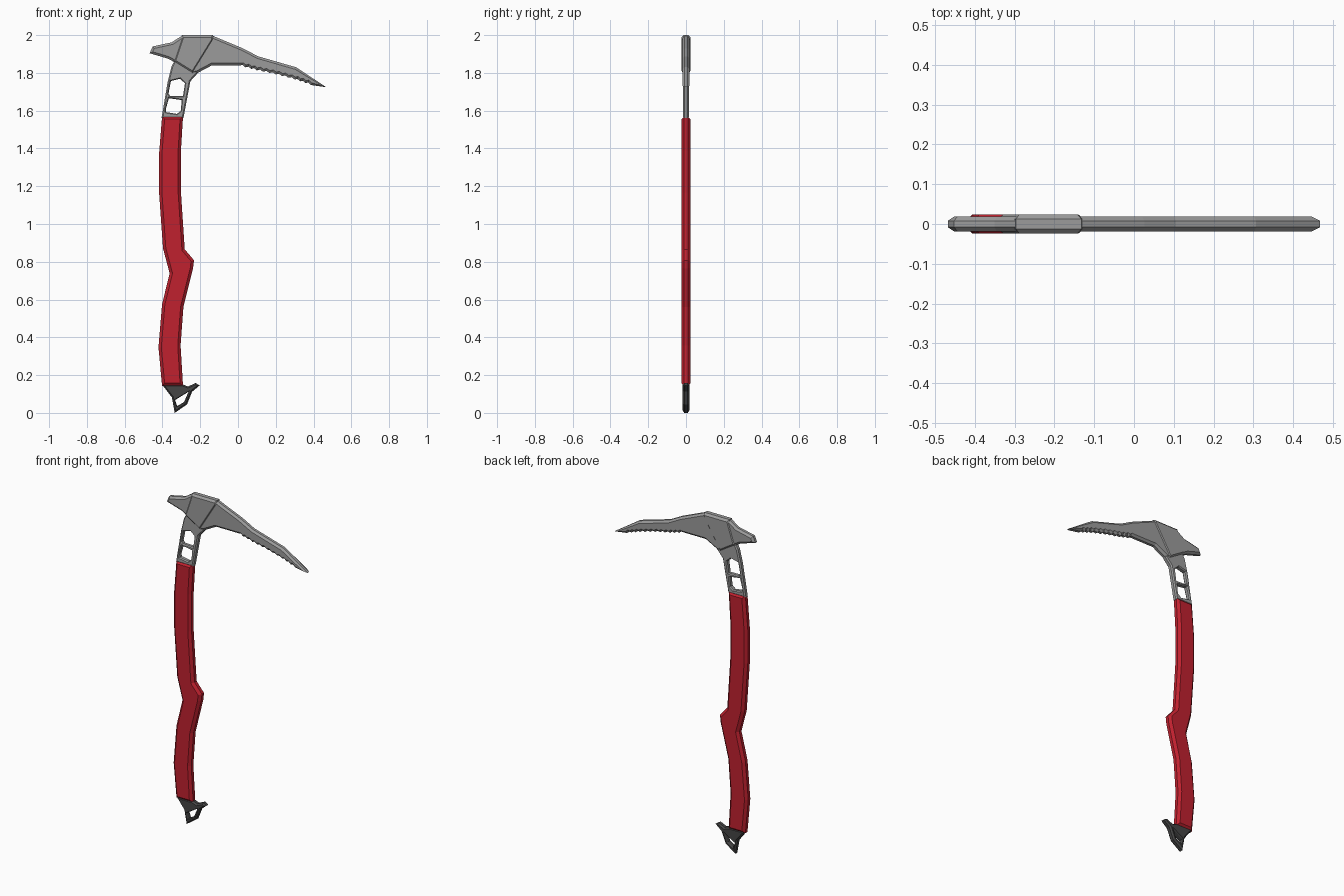
import bpy, bmesh
from mathutils import Vector


def material(name, rgb):
    m = bpy.data.materials.new(name)
    m.diffuse_color = (*rgb, 1)
    return m


steel = material("steel grey", (0.33, 0.33, 0.33))
red = material("grip red", (0.53, 0.015, 0.028))
dark = material("dark grey", (0.06, 0.06, 0.06))


def inset(loop, d):
    """Offset a closed loop; positive d moves towards the inside."""
    pts = [Vector(p) for p in loop]
    n = len(pts)
    area = sum(pts[i - 1].cross(pts[i]) for i in range(n))
    s = 1 if area > 0 else -1
    out = []
    for i in range(n):
        a = (pts[i] - pts[i - 1]).normalized()
        b = (pts[(i + 1) % n] - pts[i]).normalized()
        na, nb = Vector((-a.y, a.x)) * s, Vector((-b.y, b.x)) * s
        m = (na + nb).normalized()
        out.append(pts[i] + m * d / max(m.dot(na), 0.5))
    return out


def plate(name, mat, outline, t, edge, bev, holes=(), hole_bev=0.005):
    """Flat plate in xz, half thickness t, chamfered down to half width edge."""
    bm = bmesh.new()
    caps = ([], [])
    for loop, d in [(outline, bev)] + [(h, -hole_bev) for h in holes]:
        small = inset(loop, d)
        rings = [[bm.verts.new((p[0], y, p[1])) for p in pts]
                 for pts, y in ((small, -t), (loop, -edge), (loop, edge), (small, t))]
        n = len(loop)
        for r, q in zip(rings, rings[1:]):
            for i in range(n):
                j = (i + 1) % n
                bm.faces.new((r[i], r[j], q[j], q[i]))
        for cap, r in zip(caps, (rings[0], rings[-1])):
            cap += [bm.edges.get((r[i - 1], r[i])) for i in range(n)]
    for cap, y in zip(caps, (-1, 1)):
        bmesh.ops.triangle_fill(bm, use_beauty=True, edges=cap, normal=(0, y, 0))
    bmesh.ops.recalc_face_normals(bm, faces=bm.faces[:])
    me = bpy.data.meshes.new(name)
    bm.to_mesh(me)
    bm.free()
    me.materials.append(mat)
    ob = bpy.data.objects.new(name, me)
    bpy.context.collection.objects.link(ob)
    return ob


# Serrated underside of the pick, from the tip back to the head
under = [(0.385, 1.739), (0.30, 1.768), (0.20, 1.795), (0.10, 1.816), (0.01, 1.840)]
teeth = []
for (x0, z0), (x1, z1) in zip(under, under[1:]):
    for k in range(6):
        f = k / 6
        teeth.append((x0 + (x1 - x0) * f, z0 + (z1 - z0) * f + (0.005 if k % 2 else -0.003)))

# Head: adze on the left, long drooping pick on the right
head = [(-0.468, 1.904), (-0.452, 1.940), (-0.35, 1.962), (-0.297, 1.997),
        (-0.135, 1.997), (0.026, 1.930), (0.106, 1.888), (0.307, 1.830), (0.468, 1.724)]
head += teeth + [(0.01, 1.840), (-0.138, 1.840), (-0.217, 1.798), (-0.24, 1.795),
                 (-0.343, 1.860), (-0.37, 1.875)]
plate("head_blade", steel, head, 0.019, 0.008, 0.012)

# Thicker wedge in the middle of the head
plate("head_wedge", steel, [(-0.297, 2.0), (-0.132, 2.0), (-0.127, 1.975), (-0.238, 1.795),
                            (-0.343, 1.860), (-0.305, 1.975)], 0.024, 0.012, 0.012)

# Metal neck with two openings
neck_holes = [
    [(-0.355, 1.757), (-0.307, 1.769), (-0.281, 1.745), (-0.291, 1.677), (-0.36, 1.679), (-0.368, 1.69)],
    [(-0.366, 1.666), (-0.298, 1.656), (-0.303, 1.600), (-0.323, 1.583), (-0.380, 1.592), (-0.382, 1.608)],
]
plate("neck", steel, [(-0.335, 1.865), (-0.352, 1.835), (-0.372, 1.755), (-0.405, 1.56), (-0.289, 1.56),
                      (-0.252, 1.756), (-0.212, 1.80), (-0.235, 1.84)], 0.016, 0.009, 0.007, neck_holes)

# Curved grip with a finger rest
plate("grip", red, [(-0.402, 1.57), (-0.418, 1.37), (-0.418, 1.168), (-0.397, 0.871), (-0.362, 0.739),
                    (-0.402, 0.575), (-0.421, 0.347), (-0.402, 0.142), (-0.291, 0.142),
                    (-0.304, 0.357), (-0.289, 0.56), (-0.238, 0.765), (-0.233, 0.808),
                    (-0.282, 0.866), (-0.302, 1.168), (-0.302, 1.39), (-0.291, 1.57)],
      0.024, 0.010, 0.015)

# Pommel with spike, hook and lanyard opening
plate("pommel", dark, [(-0.402, 0.150), (-0.291, 0.150), (-0.265, 0.140), (-0.224, 0.158), (-0.203, 0.145),
                       (-0.243, 0.112), (-0.270, 0.045), (-0.335, 0.0), (-0.350, 0.082)],
      0.018, 0.009, 0.008,
      [[(-0.333, 0.068), (-0.262, 0.112), (-0.285, 0.058), (-0.322, 0.036)]], 0.004)
